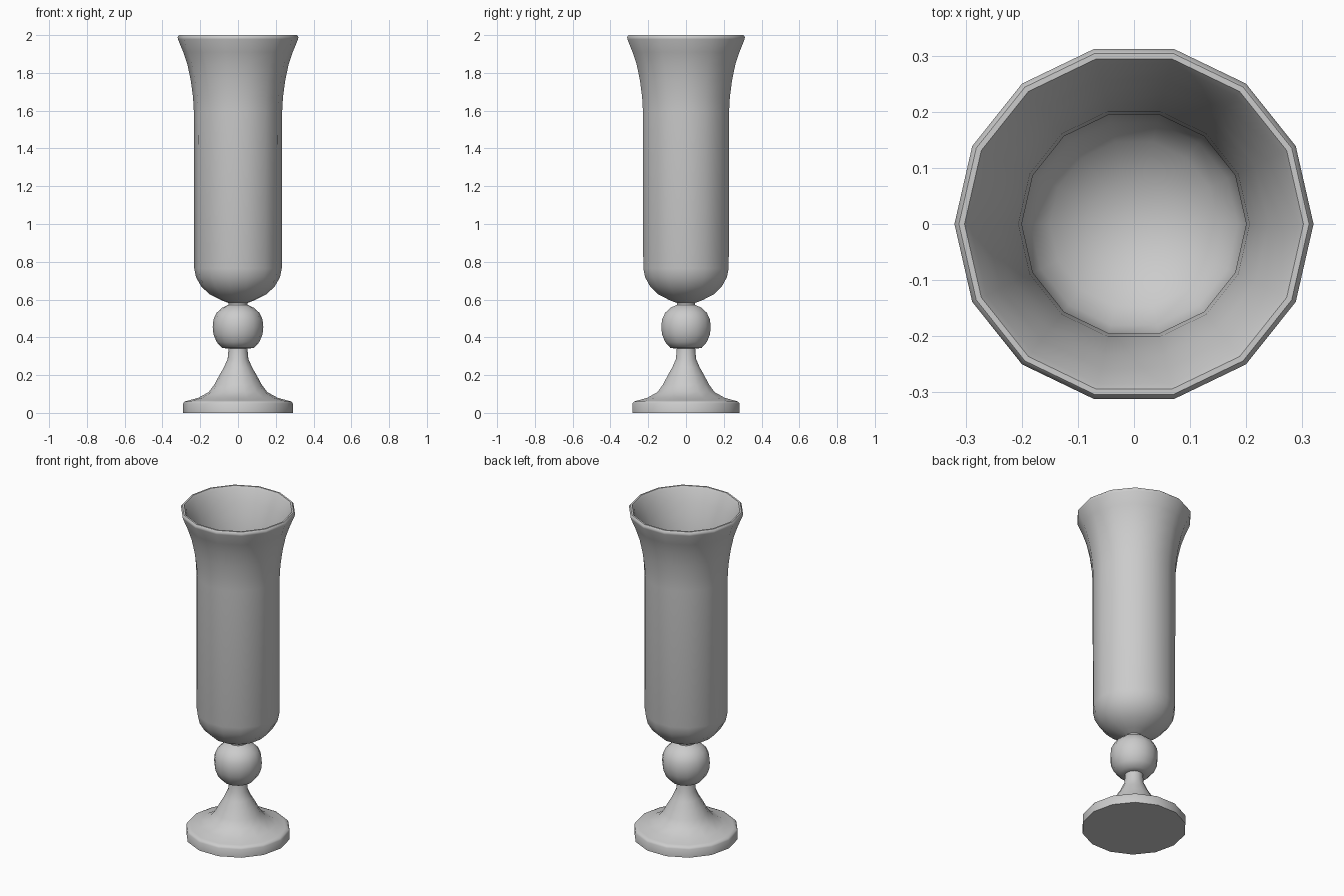
import bpy, bmesh
from math import cos, sin, pi, radians

if "Cube" in bpy.data.objects:
    bpy.data.objects.remove(bpy.data.objects["Cube"])

SIDES = 14


def lathe(name, profile):
    """Spin an (r, z) profile around z; r = 0 ends become poles."""
    bm = bmesh.new()
    rings = []
    for r, z in profile:
        n = SIDES if r > 0 else 1
        rings.append([bm.verts.new((r * cos(2 * pi * i / SIDES),
                                    r * sin(2 * pi * i / SIDES), z)) for i in range(n)])
    for a, b in zip(rings, rings[1:]):
        for i in range(SIDES):
            j = (i + 1) % SIDES
            quad = [a[i % len(a)], a[j % len(a)], b[j % len(b)], b[i % len(b)]]
            bm.faces.new(list(dict.fromkeys(quad)))
    bmesh.ops.recalc_face_normals(bm, faces=bm.faces)
    mesh = bpy.data.meshes.new(name)
    bm.to_mesh(mesh)
    bm.free()
    ob = bpy.data.objects.new(name, mesh)
    bpy.context.collection.objects.link(ob)
    bpy.ops.object.select_all(action='DESELECT')
    ob.select_set(True)
    bpy.context.view_layer.objects.active = ob
    bpy.ops.object.shade_smooth_by_angle(angle=radians(50))
    return ob


# Foot disc and flared pedestal
foot = [(0, 0), (0.29, 0), (0.29, 0.05), (0.283, 0.06), (0.265, 0.065),
        (0.21, 0.08), (0.155, 0.11), (0.125, 0.15), (0.10, 0.197),
        (0.075, 0.24), (0.055, 0.285), (0.05, 0.34)]

# Round knob on the stem
knob = [(0.085, 0.344), (0.113, 0.375), (0.13, 0.415), (0.134, 0.455),
        (0.13, 0.495), (0.113, 0.53), (0.085, 0.556), (0.05, 0.572)]

# Outside of the cup: rounded bottom, straight wall, flared lip
outer = [(0.05, 0.582), (0.09, 0.597), (0.15, 0.627), (0.195, 0.67),
         (0.222, 0.718), (0.232, 0.765), (0.234, 1.60), (0.238, 1.67),
         (0.25, 1.76), (0.268, 1.845), (0.29, 1.91), (0.318, 1.978),
         (0.32, 1.99), (0.312, 2.0)]

# Inside of the cup, down to the bowl floor
inner = [(0.302, 2.0), (0.292, 1.985), (0.264, 1.915), (0.24, 1.85),
         (0.22, 1.765), (0.206, 1.675), (0.20, 1.60), (0.20, 0.77),
         (0.185, 0.725), (0.15, 0.68), (0.08, 0.64), (0, 0.625)]

lathe("goblet", foot + knob + outer + inner)
